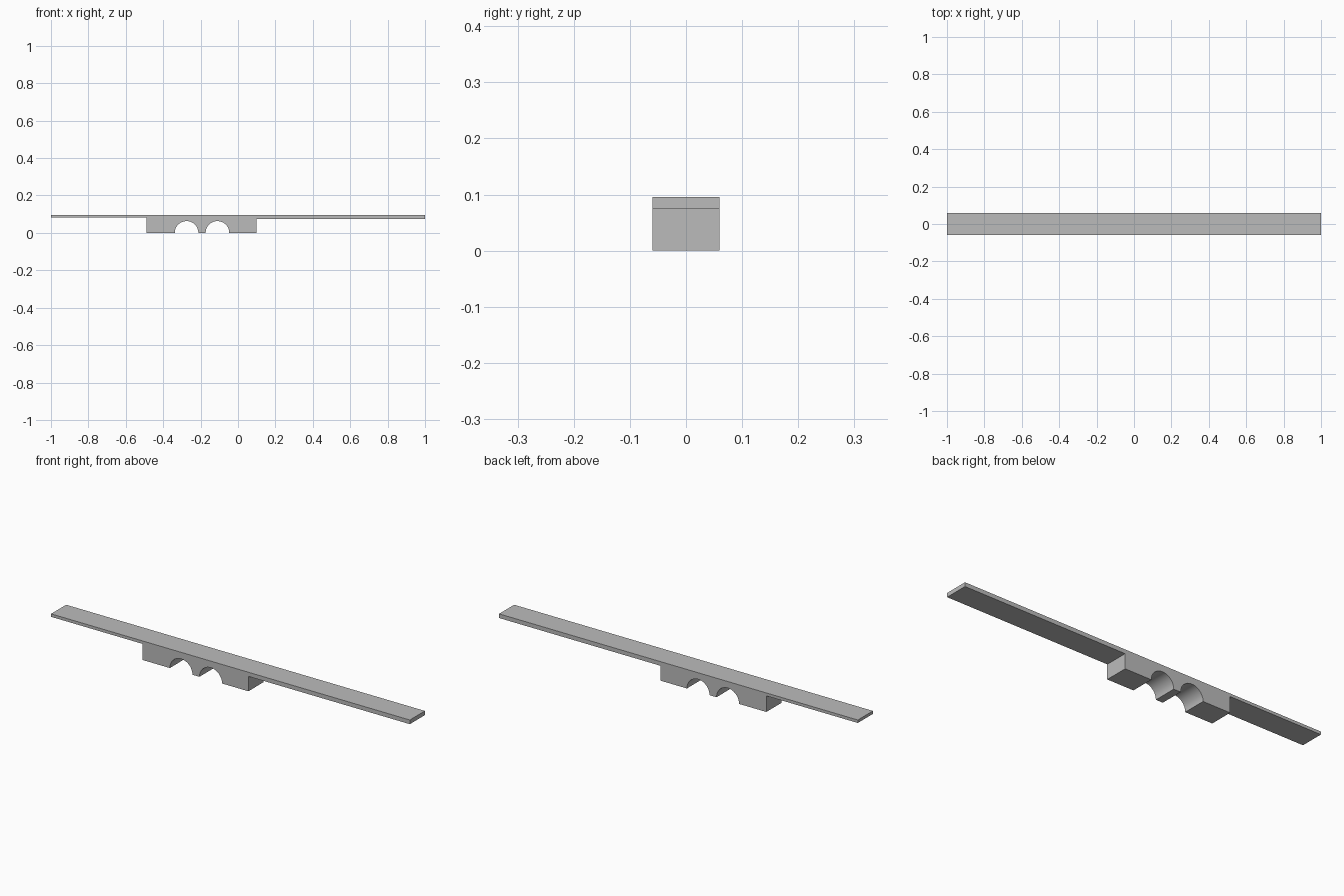
import bpy, bmesh, math

cube = bpy.data.objects.get("Cube")
if cube:
    bpy.data.objects.remove(cube, do_unlink=True)

HALF_WIDTH = 0.06
TOP = 0.096
LEFT_DECK, RIGHT_DECK = 0.075, 0.081   # underside heights
BLOCK_MIN, BLOCK_MAX = -0.49, 0.10
ARCH_RADIUS = 0.063
ARCH_CENTRES = (-0.275, -0.11)
STEPS = 24

# Plain grey stone
stone = bpy.data.materials.new("light grey stone")
stone.use_nodes = True
grey = (0.5, 0.5, 0.5, 1)
stone.diffuse_color = grey
stone.node_tree.nodes["Principled BSDF"].inputs["Base Color"].default_value = grey

# Side profile: deck, abutments and two arches
profile = [(-1, TOP), (-1, RIGHT_DECK), (BLOCK_MIN, RIGHT_DECK), (BLOCK_MIN, 0)]
for centre in ARCH_CENTRES:
    for i in range(STEPS + 1):
        a = math.pi * (1 - i / STEPS)
        profile.append((centre + ARCH_RADIUS * math.cos(a), ARCH_RADIUS * math.sin(a)))
profile += [(BLOCK_MAX, 0), (BLOCK_MAX, LEFT_DECK), (1, LEFT_DECK), (1, TOP)]

# Extrude the profile across the bridge
bm = bmesh.new()
face = bm.faces.new([bm.verts.new((x, -HALF_WIDTH, z)) for x, z in profile])
result = bmesh.ops.extrude_face_region(bm, geom=[face], use_keep_orig=True)
verts = [v for v in result["geom"] if isinstance(v, bmesh.types.BMVert)]
bmesh.ops.translate(bm, verts=verts, vec=(0, 2 * HALF_WIDTH, 0))
bmesh.ops.recalc_face_normals(bm, faces=bm.faces)
mesh = bpy.data.meshes.new("arched_bridge")
bm.to_mesh(mesh)
bm.free()
mesh.materials.append(stone)

bridge = bpy.data.objects.new("arched_bridge", mesh)
bpy.context.collection.objects.link(bridge)
bpy.ops.object.select_all(action="DESELECT")
bridge.select_set(True)
bpy.context.view_layer.objects.active = bridge
bpy.ops.object.shade_smooth_by_angle(angle=math.radians(30))
